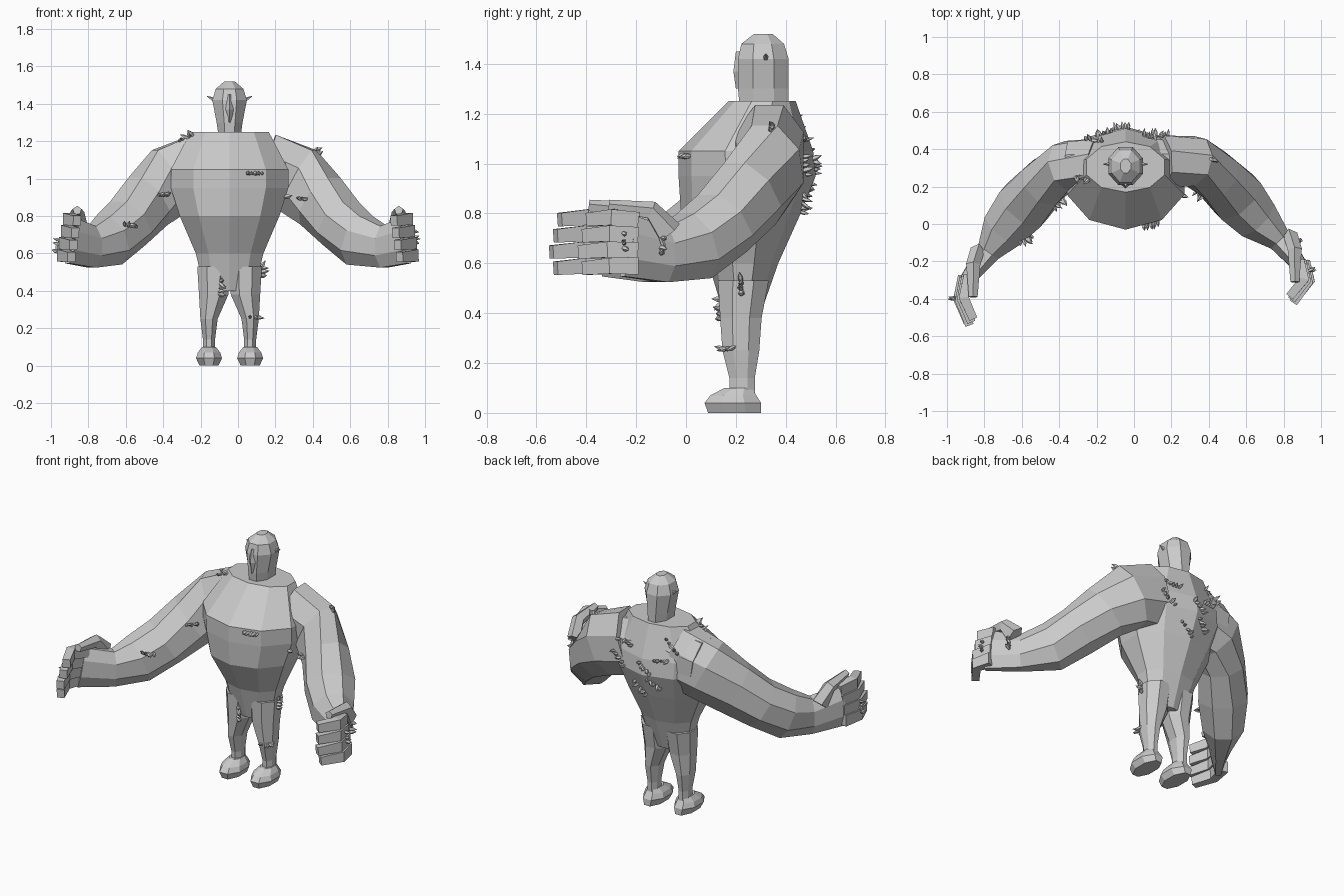
import bpy, bmesh, math, random
from mathutils import Vector
from mathutils.bvhtree import BVHTree

random.seed(4)
cube = bpy.data.objects.get("Cube")
if cube:
    bpy.data.objects.remove(cube)

stone = bpy.data.materials.new("grey stone")
stone.use_nodes = True
grey = (.6, .6, .6, 1)
stone.diffuse_color = grey
stone.node_tree.nodes["Principled BSDF"].inputs["Base Color"].default_value = grey

middle = -.045
up = Vector((0, 0, 1))
body_parts = []


def finish(bm, name):
    """Turn a bmesh into a flat shaded stone object."""
    bmesh.ops.recalc_face_normals(bm, faces=bm.faces)
    mesh = bpy.data.meshes.new(name)
    bm.to_mesh(mesh)
    bm.free()
    mesh.materials.append(stone)
    part = bpy.data.objects.new(name, mesh)
    bpy.context.collection.objects.link(part)
    return part


def loft(bm, rings):
    """Bridge a list of closed rings and cap both ends."""
    rows = [[bm.verts.new(point) for point in ring] for ring in rings]
    for lower, upper in zip(rows, rows[1:]):
        for i in range(len(lower)):
            bm.faces.new((lower[i - 1], lower[i], upper[i], upper[i - 1]))
    bm.faces.new(rows[0])
    bm.faces.new(rows[-1])


def ring(centre, across, along, sides, spin=0.0):
    """Polygon around a centre, spanned by two half-axis vectors."""
    turns = [math.tau * (i + spin) / sides for i in range(sides)]
    return [centre + across * math.cos(turn) + along * math.sin(turn) for turn in turns]


def level(height, half_width, front, back, shift=0.0):
    """Level section of an upright part."""
    return (Vector((middle + shift, (front + back) / 2, height)),
            Vector((half_width, 0, 0)), Vector((0, (back - front) / 2, 0)))


def column(name, levels, sides=8, spin=.5):
    bm = bmesh.new()
    loft(bm, [ring(*section, sides, spin) for section in levels])
    body_parts.append(finish(bm, name))


def limb(name, points, widths, heights, sides=7, spin=.25):
    """Tube along a path, with a half width and half height at each point."""
    bm = bmesh.new()
    points = [Vector(point) for point in points]
    rings = []
    for i, point in enumerate(points):
        ahead = points[min(i + 1, len(points) - 1)] - points[max(i - 1, 0)]
        across = ahead.cross(up).normalized()
        over = across.cross(ahead).normalized()
        rings.append(ring(point, across * widths[i], over * heights[i], sides, spin))
    loft(bm, rings)
    body_parts.append(finish(bm, name))


# Torso: narrow hips, deep chest, flat shoulder top
column("torso", [
    level(height=.4, half_width=.14, front=.15, back=.3),
    level(height=.6, half_width=.19, front=.09, back=.37),
    level(height=.8, half_width=.28, front=-.02, back=.46),
    level(height=.95, half_width=.33, front=-.03, back=.52),
    level(height=1.05, half_width=.33, front=-.03, back=.51),
    level(height=1.25, half_width=.22, front=.17, back=.44)], sides=10)

# Shoulder girdle across the back
girdle = [-.3, 0, .3]
limb("shoulders", [(middle + x, .32, 1.06 - x * x / 2) for x in girdle],
     widths=[.13, .16, .13], heights=[.18, .2, .18], sides=8, spin=.5)

# Head with a shallow nose ridge
column("head", [
    level(height=1.2, half_width=.06, front=.21, back=.42),
    level(height=1.3, half_width=.075, front=.2, back=.42),
    level(height=1.42, half_width=.1, front=.2, back=.42),
    level(height=1.48, half_width=.08, front=.215, back=.4),
    level(height=1.52, half_width=.03, front=.27, back=.35)], sides=8)
column("nose", [
    level(height=1.3, half_width=.01, front=.2, back=.24),
    level(height=1.37, half_width=.03, front=.19, back=.24),
    level(height=1.45, half_width=.01, front=.2, back=.24)], sides=4, spin=0)

for side_name, side in (("right", -1), ("left", 1)):
    # Legs and feet
    hip, ankle = side * .085, side * .11
    column(side_name + "_leg", [
        level(height=.05, half_width=.035, front=.17, back=.28, shift=ankle),
        level(height=.14, half_width=.035, front=.17, back=.28, shift=ankle),
        level(height=.25, half_width=.05, front=.14, back=.3, shift=ankle),
        level(height=.38, half_width=.085, front=.13, back=.31, shift=hip),
        level(height=.53, half_width=.095, front=.12, back=.34, shift=hip)])
    column(side_name + "_foot", [
        level(height=0, half_width=.055, front=.08, back=.31, shift=ankle),
        level(height=.04, half_width=.075, front=.065, back=.31, shift=ankle),
        level(height=.07, half_width=.065, front=.09, back=.29, shift=ankle),
        level(height=.1, half_width=.04, front=.15, back=.27, shift=ankle)])

    # Arm: shoulder, upper arm, elbow, forearm, wrist, palm; the left reaches less far forward
    lag = .08 if side > 0 else 0
    arm = [(.16, .32, 1.05), (.34, .31, .99), (.46, .22, .88), (.57, .1, .76),
           (.67, -.02, .67), (.78, -.15, .635), (.9, -.31, .67)]
    limb(side_name + "_arm",
         [(side * x - .02 * (x < .7), y + lag * x, z) for x, y, z in arm],
         widths=[.15, .14, .14, .155, .13, .07, .04],
         heights=[.21, .2, .17, .15, .15, .12, .135], sides=8, spin=.5)

    # Hand: four stacked fingers curling inward and a thick thumb on top
    palm = Vector((side * .91, lag - .28, 0))
    for k, finger in enumerate(("little", "ring", "middle", "index")):
        knuckle = palm + Vector((-side * k / 100, 0, .59 + k * .06))
        reach = .26 - lag / 2 - abs(k - 1) / 60
        bend = knuckle + Vector((side * .03, -reach / 2, k / 200))
        tip = knuckle + Vector((-side * (.02 + lag / 3), -reach, k / 200 - .01))
        limb(f"{side_name}_{finger}_finger", [knuckle, bend, tip],
             widths=[.045, .038, .032], heights=[.05, .045, .038], sides=4, spin=.5)
    thumb_root = palm + Vector((-side * .07, .13, .72))
    thumb_joint = thumb_root + Vector((side * .02, -.07, .09))
    limb(side_name + "_thumb", [thumb_root, thumb_joint, thumb_joint + Vector((0, -.17, .02))],
         widths=[.04, .04, .025], heights=[.06, .04, .025], sides=5)

    # Ear spike
    ear = Vector((middle + side * .08, .32, 1.42))
    limb(side_name + "_ear_spike", [ear, ear + Vector((side * .04, 0, .02))],
         widths=[.014, .002], heights=[.014, .002], sides=5)

# Whole body surface, used to seat the shards
trees = [BVHTree.FromPolygons([vert.co for vert in part.data.vertices],
                              [face.vertices for face in part.data.polygons])
         for part in body_parts]


def jitter(amount):
    return Vector([random.uniform(-amount, amount) for axis in "xyz"])


def shard(bm, root, normal):
    """Small leaning crystal with a sharp tip."""
    lean = (normal + jitter(.4)).normalized()
    length, width = random.uniform(.025, .045), random.uniform(.008, .013)
    across = lean.orthogonal().normalized() * width
    over = lean.cross(across)
    loft(bm, [ring(root + lean * length * rise, across * size, over * size, 5)
              for rise, size in ((-.3, .8), (.4, 1), (1, .1))])


def cluster(start, direction, row, count=5):
    """Row of shards on the first surface met from a start point."""
    hits = [tree.ray_cast(start, direction) for tree in trees]
    hits = [hit for hit in hits if hit[0]]
    if not hits:
        return
    spot, normal = min(hits, key=lambda hit: hit[3])[:2]
    bm = bmesh.new()
    for i in range(count):
        target = spot + row * (i - count / 2) / 50 + normal / 50
        seats = [tree.find_nearest(target) for tree in trees]
        root, facing = min(seats, key=lambda seat: seat[3])[:2]
        shard(bm, root, facing)
    finish(bm, "shards")


# Shards on the front, the back and both outer sides
sideways = Vector((1, 0, 0))
for x, z in ((-.4, .91), (-.57, .75), (.1, 1.03), (.35, .89), (.1, .26), (-.27, 1.22)):
    cluster(Vector((x, -2, z)), Vector((0, 1, 0)), sideways)
cluster(Vector((-.08, -2, .43)), Vector((0, 1, 0)), up)
for x, z in ((-.2, 1.15), (-.15, 1.05), (-.05, 1), (.1, 1.1), (.15, 1), (-.1, .9), (0, .85)):
    cluster(Vector((x, 2, z)), Vector((0, -1, 0)), sideways + up * random.uniform(-1, 1))
for side, y, z in ((-1, -.4, .65), (1, -.25, .7), (1, -.1, .68), (1, .22, .52), (1, .35, 1.15)):
    cluster(Vector((side * 2, y, z)), Vector((-side, 0, 0)), up, count=4)
